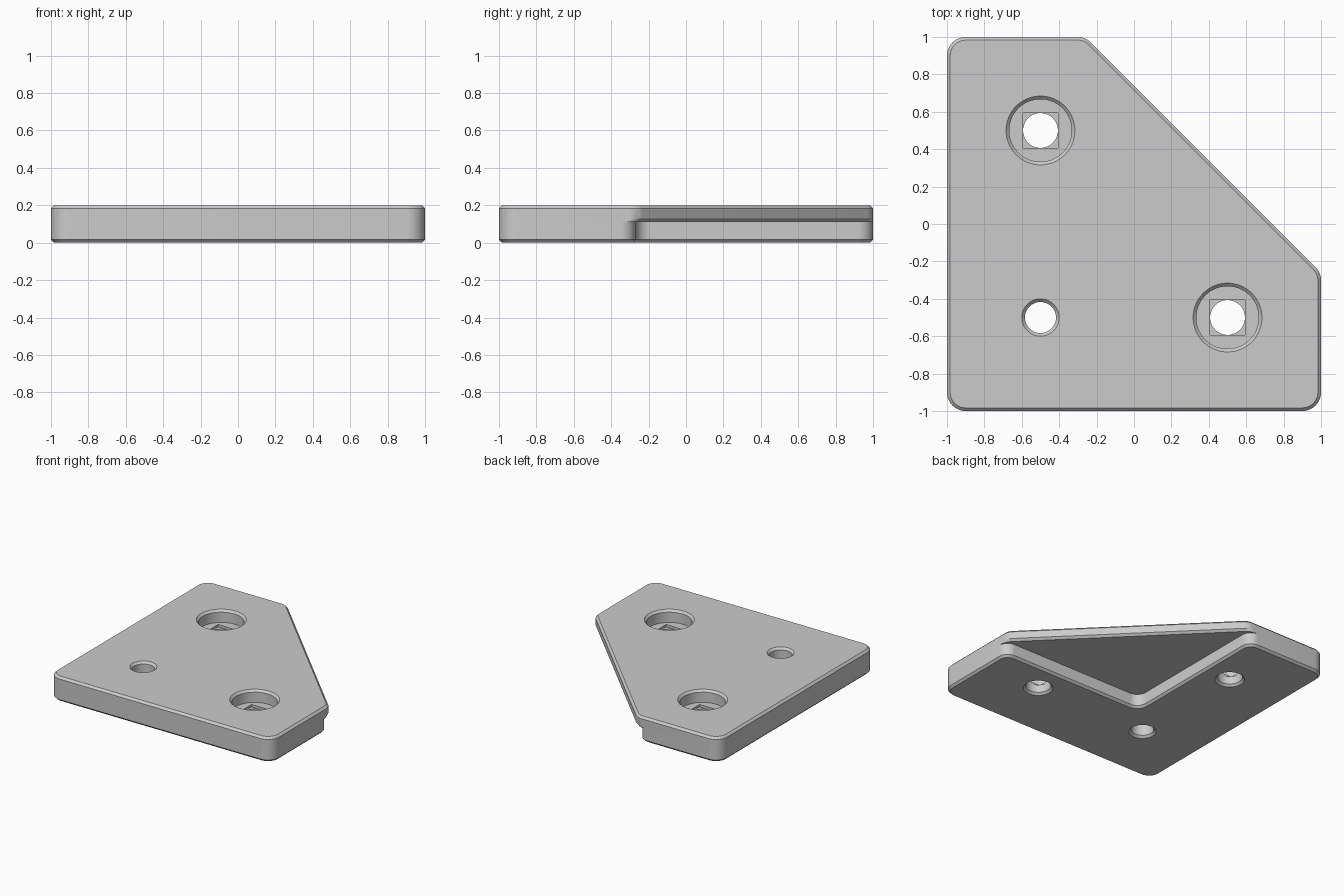
import bpy
import bmesh
import math
from mathutils import Vector

cube = bpy.data.objects.get("Cube")
if cube:
    bpy.data.objects.remove(cube)

HEIGHT = 0.2
SHELF = 0.11          # underside of the overhanging web
CHAMFER = 0.017
WALL = -0.27          # inner wall of the L-shaped legs
DIAG = 0.74           # diagonal edge lies on x + y = DIAG

grey = bpy.data.materials.new("grey")
grey.use_nodes = True
grey.diffuse_color = (0.6, 0.6, 0.6, 1)
grey.node_tree.nodes["Principled BSDF"].inputs["Base Color"].default_value = (0.6, 0.6, 0.6, 1)


def outline(corners, inset=0.0, steps=10):
    """Counter-clockwise (x, y, radius) corners -> rounded outline, moved inward."""
    pts = [Vector(c[:2]) for c in corners]
    out = []
    for i, p in enumerate(pts):
        d1 = (p - pts[i - 1]).normalized()
        d2 = (pts[(i + 1) % len(pts)] - p).normalized()
        n1, n2 = Vector((-d1.y, d1.x)), Vector((-d2.y, d2.x))
        turn = math.atan2(d1.cross(d2), d1.dot(d2))
        side = 1 if turn > 0 else -1
        p = p + (n1 + n2) * inset / (1 + n1.dot(n2))
        radius = corners[i][2] - side * inset
        center = p + (n1 + n2) * side * radius / (1 + n1.dot(n2))
        start = math.atan2(-side * n1.y, -side * n1.x)
        for k in range(steps + 1):
            a = start + turn * k / steps
            out.append(center + radius * Vector((math.cos(a), math.sin(a))))
    return out


def loft(name, rings):
    """Solid through a stack of (outline, z) rings."""
    bm = bmesh.new()
    loops = [[bm.verts.new((p[0], p[1], z)) for p in ring] for ring, z in rings]
    for low, high in zip(loops, loops[1:]):
        for i in range(len(low)):
            j = (i + 1) % len(low)
            bm.faces.new((low[i], low[j], high[j], high[i]))
    bm.faces.new(loops[0][::-1])
    bm.faces.new(loops[-1])
    bmesh.ops.recalc_face_normals(bm, faces=bm.faces)
    mesh = bpy.data.meshes.new(name)
    bm.to_mesh(mesh)
    bm.free()
    mesh.materials.append(grey)
    obj = bpy.data.objects.new(name, mesh)
    bpy.context.collection.objects.link(obj)
    return obj


def lathe(name, x, y, profile, sides=64):
    """Turned cutter from (radius, z) points."""
    angles = [2 * math.pi * k / sides for k in range(sides)]
    return loft(name, [([(x + r * math.cos(a), y + r * math.sin(a)) for a in angles], z)
                       for r, z in profile])


def combine(target, tool, operation):
    tool.hide_render = True
    mod = target.modifiers.new(operation.lower(), 'BOOLEAN')
    mod.operation = operation
    mod.solver = 'EXACT'
    mod.object = tool
    bpy.context.view_layer.objects.active = target
    bpy.ops.object.modifier_apply(modifier=mod.name)
    bpy.data.objects.remove(tool)


def web_corners(diag):
    return [(-1, -1, 0.1), (1, -1, 0.1), (1, diag - 1, 0.1), (diag - 1, 1, 0.1), (-1, 1, 0.1)]


# Upper web: five-sided plate, underside chamfered along the diagonal only
web = web_corners(DIAG)
plate = loft("corner_plate", [
    (outline(web_corners(DIAG - CHAMFER * math.sqrt(2))), SHELF),
    (outline(web), SHELF + CHAMFER),
    (outline(web), HEIGHT - CHAMFER),
    (outline(web, CHAMFER), HEIGHT)])

# Lower L-shaped legs with a chamfered foot
ell = [(-1, -1, 0.1), (1, -1, 0.1), (1, WALL, 0.08), (WALL, WALL, 0.08), (WALL, 1, 0.08), (-1, 1, 0.1)]
legs = loft("legs", [(outline(ell, CHAMFER), 0), (outline(ell), CHAMFER), (outline(ell), SHELF)])
combine(plate, legs, 'UNION')


def bore(r):
    return [(r + CHAMFER + 0.01, -0.01), (r, CHAMFER)]


def mouth(r):
    return [(r, HEIGHT - CHAMFER), (r + CHAMFER + 0.01, HEIGHT + 0.01)]


# Plain hole in the corner
combine(plate, lathe("corner_hole", -0.5, -0.5, bore(0.083) + mouth(0.083)), 'DIFFERENCE')

# Counterbored screw holes with a square step in the floor
R, FLOOR, STEP = 0.093, 0.1, 0.02
for x, y in ((-0.5, 0.5), (0.5, -0.5)):
    screw = bore(R) + [(R, FLOOR), (0.167, FLOOR)] + mouth(0.167)
    combine(plate, lathe("screw_hole", x, y, screw), 'DIFFERENCE')
    s = R + 0.001
    square = [(x - s, y - s), (x + s, y - s), (x + s, y + s), (x - s, y + s)]
    combine(plate, loft("square_step", [(square, FLOOR - STEP), (square, FLOOR + STEP)]), 'DIFFERENCE')

bpy.ops.object.select_all(action='DESELECT')
plate.select_set(True)
bpy.context.view_layer.objects.active = plate
bpy.ops.object.shade_smooth_by_angle(angle=math.radians(30))
